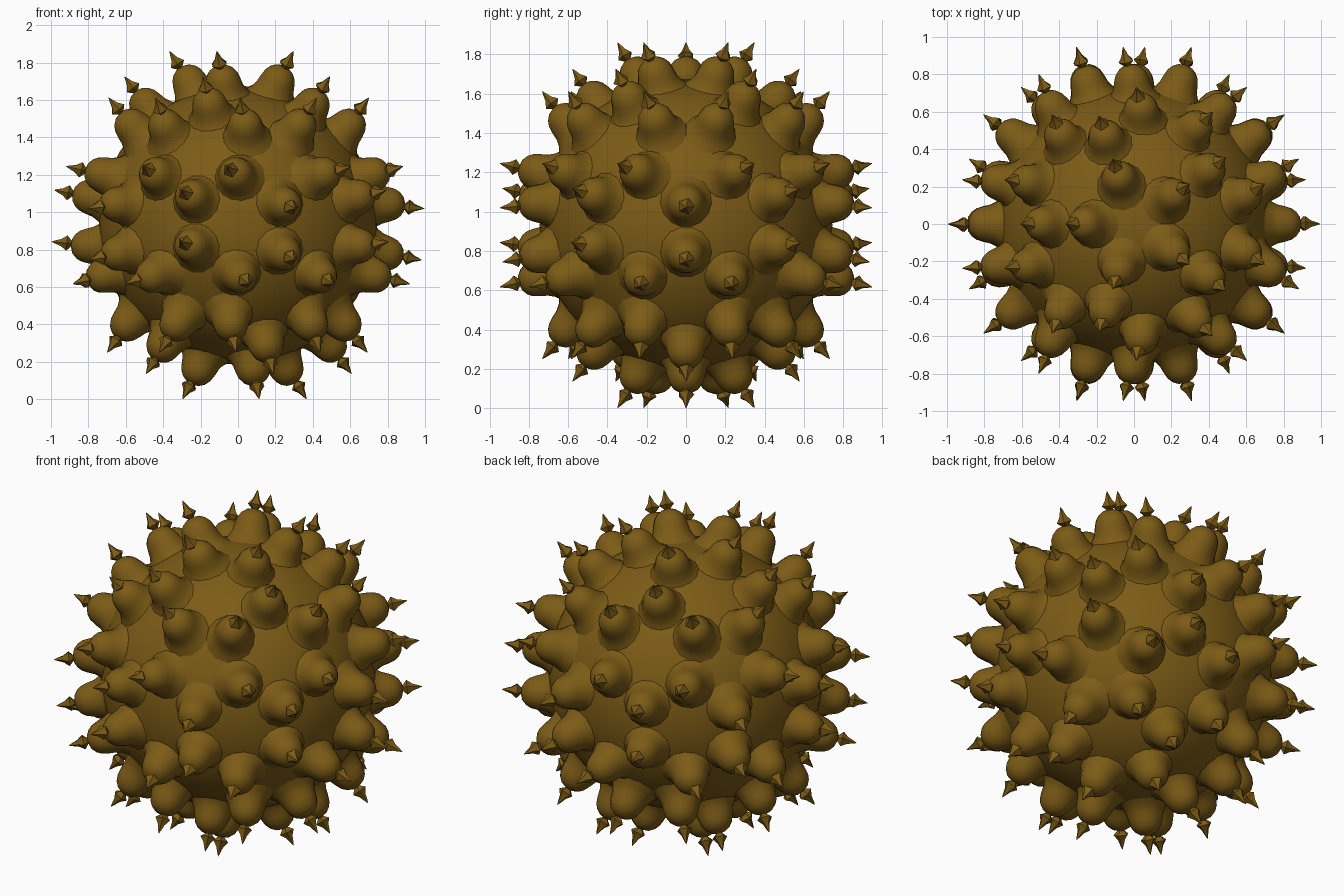
import bpy, bmesh, math
from mathutils import Vector

if "Cube" in bpy.data.objects:
    bpy.data.objects.remove(bpy.data.objects["Cube"])

CENTRE = Vector((0, 0, 0.931))

mat = bpy.data.materials.new("brown")
mat.diffuse_color = (0.2, 0.105, 0.008, 1)
mat.use_nodes = True
mat.node_tree.nodes["Principled BSDF"].inputs["Base Color"].default_value = mat.diffuse_color

# directions: the 12 corners of an icosahedron, pole up
ring = [Vector((0.8944 * math.cos(math.radians(72 * i)),
                0.8944 * math.sin(math.radians(72 * i)), 0.4472)) for i in range(5)]
corners = [Vector((0, 0, 1))] + ring
corners += [-v for v in corners]
near = lambda a, b: (a - b).length < 1.2
faces = [(corners[i], corners[j], corners[k])
         for i in range(12) for j in range(i) for k in range(j)
         if near(corners[i], corners[j]) and near(corners[j], corners[k])
         and near(corners[i], corners[k])]


def swing(v, target, degrees):
    """Unit direction turned from v towards target."""
    side = (target - v * target.dot(v)).normalized()
    a = math.radians(degrees)
    return v * math.cos(a) + side * math.sin(a)


def lathe(bm, start, end, profile, sides):
    """Turned shape on the line start-end; profile = (radius, fraction of length)."""
    axis = end - start
    q = axis.to_track_quat('Z', 'Y')
    loops = []
    for r, t in profile:
        loops.append([bm.verts.new(start + axis * t + q @ Vector(
            (r * math.cos(2 * math.pi * s / sides), r * math.sin(2 * math.pi * s / sides), 0)))
            for s in range(sides)])
    for lo, hi in zip(loops, loops[1:]):
        for s in range(sides):
            n = (s + 1) % sides
            bm.faces.new((lo[s], lo[n], hi[n], hi[s]))
    bm.faces.new(loops[0][::-1])
    bm.faces.new(loops[-1])


def finish(bm, name, angle):
    me = bpy.data.meshes.new(name)
    bm.to_mesh(me)
    bm.free()
    ob = bpy.data.objects.new(name, me)
    bpy.context.collection.objects.link(ob)
    ob.location = CENTRE
    me.materials.append(mat)
    bpy.ops.object.select_all(action='DESELECT')
    ob.select_set(True)
    bpy.context.view_layer.objects.active = ob
    bpy.ops.object.shade_smooth_by_angle(angle=math.radians(angle))


# round core
bm = bmesh.new()
bmesh.ops.create_icosphere(bm, subdivisions=4, radius=0.745)
finish(bm, "core", 60)

# blunt spikes and their pointed tips: four per icosahedron face
SPIKE = [(0.155, 0.0), (0.122, 0.18), (0.104, 0.36), (0.095, 0.56), (0.084, 0.74),
         (0.066, 0.87), (0.038, 0.97), (0.008, 1.0)]
TIP = [(0.02, 0.0), (0.018, 0.18), (0.043, 0.36), (0.02, 0.6), (0.009, 0.85), (0.001, 1.0)]
spikes, tips = bmesh.new(), bmesh.new()
for face in faces:
    mid = (face[0] + face[1] + face[2]).normalized()
    lathe(spikes, mid * 0.705, mid * 0.9, SPIKE, 14)
    lathe(tips, mid * 0.88, mid, TIP, 5)
    for v in face:
        lathe(spikes, swing(v, mid, 17.8) * 0.705, swing(v, mid, 19.3) * 0.9, SPIKE, 14)
        lathe(tips, swing(v, mid, 20.0) * 0.875, swing(v, mid, 21.5), TIP, 5)
finish(spikes, "spikes", 60)
finish(tips, "spike_tips", 40)
